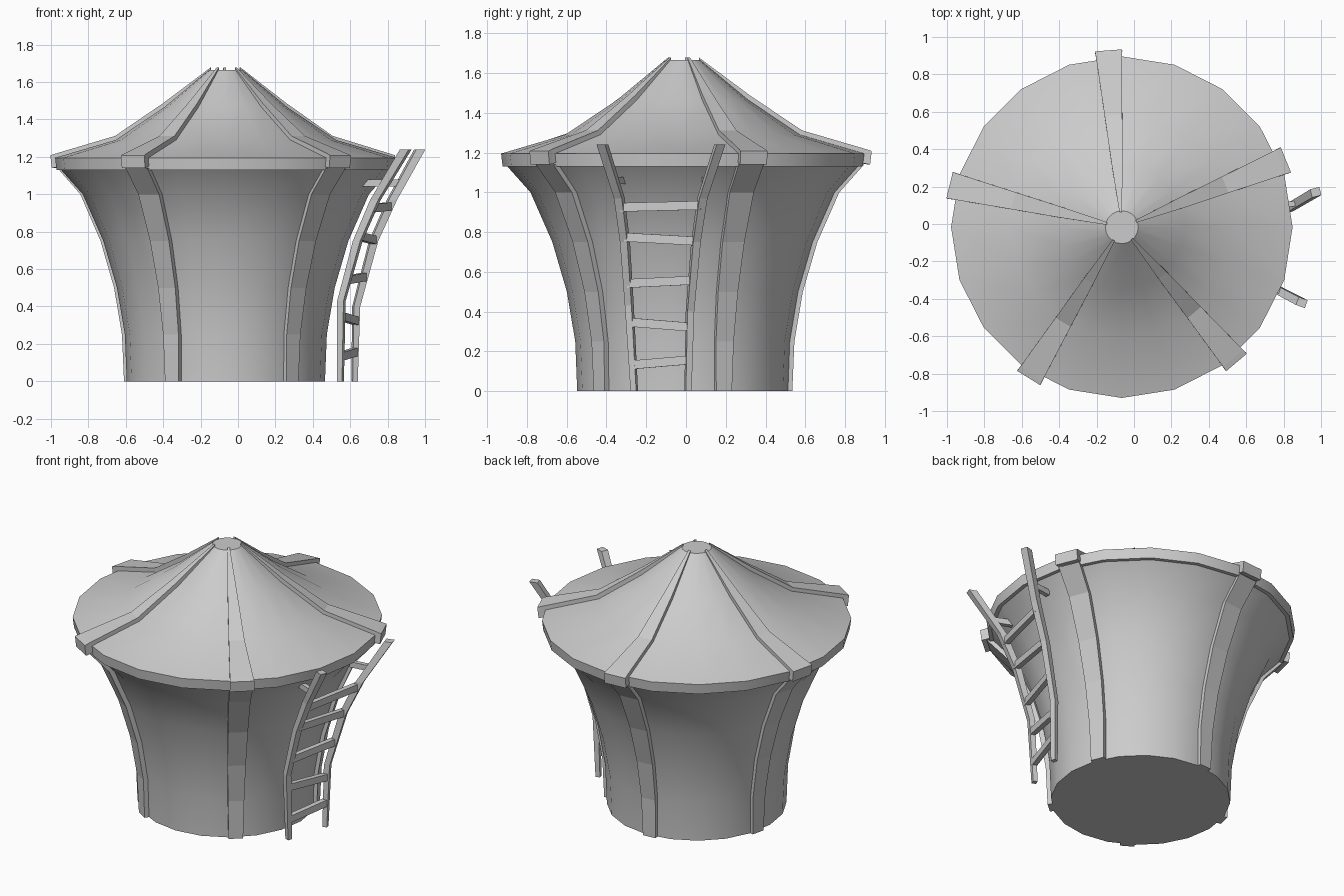
import bpy, bmesh, math
from mathutils import Vector

if "Cube" in bpy.data.objects:
    bpy.data.objects.remove(bpy.data.objects["Cube"])

CX, CY, SIDES = -0.065, -0.017, 20


def finish(bm, name, angle=None):
    bmesh.ops.recalc_face_normals(bm, faces=bm.faces[:])
    me = bpy.data.meshes.new(name)
    bm.to_mesh(me)
    bm.free()
    ob = bpy.data.objects.new(name, me)
    bpy.context.collection.objects.link(ob)
    if angle:
        bpy.ops.object.select_all(action='DESELECT')
        ob.select_set(True)
        bpy.context.view_layer.objects.active = ob
        bpy.ops.object.shade_smooth_by_angle(angle=math.radians(angle))
    return ob


def loft(name, sections, angle=None):
    """Skin closed rings of points and cap both ends."""
    bm = bmesh.new()
    rings = [[bm.verts.new(p) for p in s] for s in sections]
    n = len(rings[0])
    for a, b in zip(rings, rings[1:]):
        for i in range(n):
            j = (i + 1) % n
            bm.faces.new((a[i], a[j], b[j], b[i]))
    bm.faces.new(rings[0])
    bm.faces.new(rings[-1])
    return finish(bm, name, angle)


def lathe(name, profile):
    steps = [2 * math.pi * i / SIDES for i in range(SIDES)]
    loft(name, [[(CX + r * math.cos(t), CY + r * math.sin(t), z) for t in steps]
                for r, z in profile], 35)


def strip(name, angle, rows):
    """Radial beam: each row is inner (r, z), outer (r, z), width."""
    c, s = math.cos(angle), math.sin(angle)

    def at(p, w):
        return (CX + p[0] * c - w * s, CY + p[0] * s + w * c, p[1])
    loft(name, [[at(i, -w / 2), at(i, w / 2), at(o, w / 2), at(o, -w / 2)]
                for i, o, w in rows])


# flared round wall
wall = [(.53, 0), (.54, .25), (.582, .5), (.655, .75), (.765, 1.0), (.89, 1.14)]
lathe("wall", wall)

# sagging roof with a thick rim
roof = [(.913, 1.195), (.59, 1.29), (.33, 1.465), (.088, 1.665)]
lathe("roof", [(.86, 1.13), (.905, 1.13)] + roof)

# five roof beams and five wall posts
for k in range(5):
    a = math.radians(22.3 + 72 * k)
    widths = [.14, .094, .058, .016]
    rows = [((.94, 1.14), (.948, 1.208), .146)]
    rows += [((r, z - .05), (r + .008, z + .022), w)
             for (r, z), w in zip(roof, widths)]
    rows[-1] = ((.085, 1.63), (.082, 1.678), .014)
    strip("roof_beam_%d" % (k + 1), a, rows)
    strip("wall_post_%d" % (k + 1), a,
          [((r - .05, z), (r + .02, z), .085 + .045 * z) for r, z in wall])

# ladder rails, following the flare of the wall
left = [(.548, -.26, 0), (.553, -.285, .43), (.64, -.307, .75),
        (.735, -.335, .97), (.897, -.42, 1.24)]
right = [(.623, .01, 0), (.632, .02, .40), (.725, .05, .75),
         (.823, .082, .97), (.972, .17, 1.24)]
OUT = Vector((math.cos(math.radians(-10)), math.sin(math.radians(-10)), 0))


def rail(name, pts, turn):
    c, s = math.cos(turn), math.sin(turn)
    u, v = Vector((c, s, 0)), Vector((-s, c, 0))
    secs = []
    for p in pts:
        h, w = .014 + .009 * p[2], .015 + .006 * p[2]
        p = Vector(p)
        secs.append([p - u * h - v * w, p + u * h - v * w,
                     p + u * h + v * w, p - u * h + v * w])
    loft(name, secs)


rail("ladder_rail_left", left, math.radians(-20))
rail("ladder_rail_right", right, math.radians(15))


def along(pts, z):
    for a, b in zip(pts, pts[1:]):
        if z <= b[2]:
            return Vector(a).lerp(Vector(b), (z - a[2]) / (b[2] - a[2]))


def bar(name, p, q, side, up):
    loft(name, [[e - side - up, e + side - up, e + side + up, e - side + up]
                for e in (p, q)])


# slightly crooked rungs
UP = Vector((0, 0, .022))
for i, (z, tilt) in enumerate([(.145, .012), (.335, -.012), (.55, .008),
                               (.765, -.01), (.93, .005)]):
    bar("ladder_rung_%d" % (i + 1), along(left, z - tilt), along(right, z + tilt),
        OUT * .016, UP)

# short braces from the rails to the wall
for name, pts in (("left", left), ("right", right)):
    p = along(pts, 1.06)
    inward = Vector((CX - p.x, CY - p.y, 0)).normalized()
    bar("ladder_brace_" + name, p, p + inward * .13,
        Vector((-inward.y, inward.x, 0)) * .014, Vector((0, 0, .018)))
